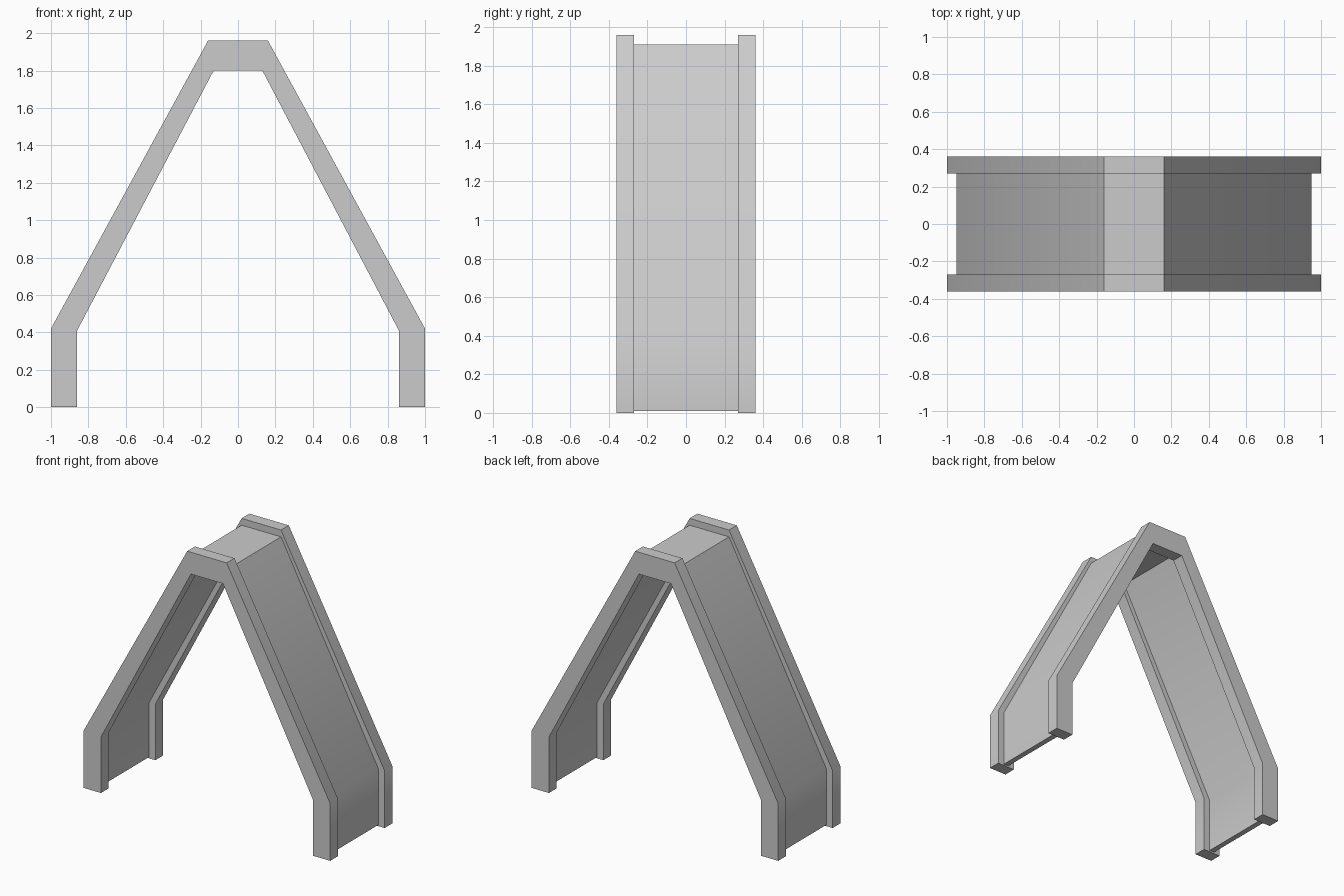
import bpy
import bmesh
import math

if "Cube" in bpy.data.objects:
    bpy.data.objects.remove(bpy.data.objects["Cube"])


def arch(name, outer, inner, y0, y1):
    """Extrude a symmetric arch band; outer/inner list right-side points, foot to crown."""
    full_out = outer + [(-x, z) for x, z in reversed(outer)]
    full_in = inner + [(-x, z) for x, z in reversed(inner)]
    bm = bmesh.new()
    out_v = [bm.verts.new((x, y0, z)) for x, z in full_out]
    in_v = [bm.verts.new((x, y0, z)) for x, z in full_in]
    faces = [bm.faces.new((out_v[i], out_v[i + 1], in_v[i + 1], in_v[i]))
             for i in range(len(out_v) - 1)]
    ext = bmesh.ops.extrude_face_region(bm, geom=faces, use_keep_orig=True)
    moved = [g for g in ext["geom"] if isinstance(g, bmesh.types.BMVert)]
    bmesh.ops.translate(bm, verts=moved, vec=(0, y1 - y0, 0))
    bmesh.ops.recalc_face_normals(bm, faces=bm.faces[:])
    mesh = bpy.data.meshes.new(name)
    bm.to_mesh(mesh)
    bm.free()
    obj = bpy.data.objects.new(name, mesh)
    bpy.context.collection.objects.link(obj)
    bpy.ops.object.select_all(action='DESELECT')
    obj.select_set(True)
    bpy.context.view_layer.objects.active = obj
    bpy.ops.object.shade_smooth_by_angle(angle=math.radians(30))
    return obj


# Thick end frames, front and back
frame_out = [(1.0, 0.0), (1.0, 0.42), (0.16, 1.96)]
frame_in = [(0.86, 0.0), (0.86, 0.41), (0.13, 1.80)]
arch("front_frame", frame_out, frame_in, -0.36, -0.27)
arch("back_frame", frame_out, frame_in, 0.27, 0.36)

# Thinner recessed shell spanning the two frames
shell_out = [(0.95, 0.01), (0.95, 0.42), (0.16, 1.91)]
shell_in = [(0.91, 0.01), (0.91, 0.41), (0.14, 1.85)]
arch("shell_panel", shell_out, shell_in, -0.27, 0.27)
